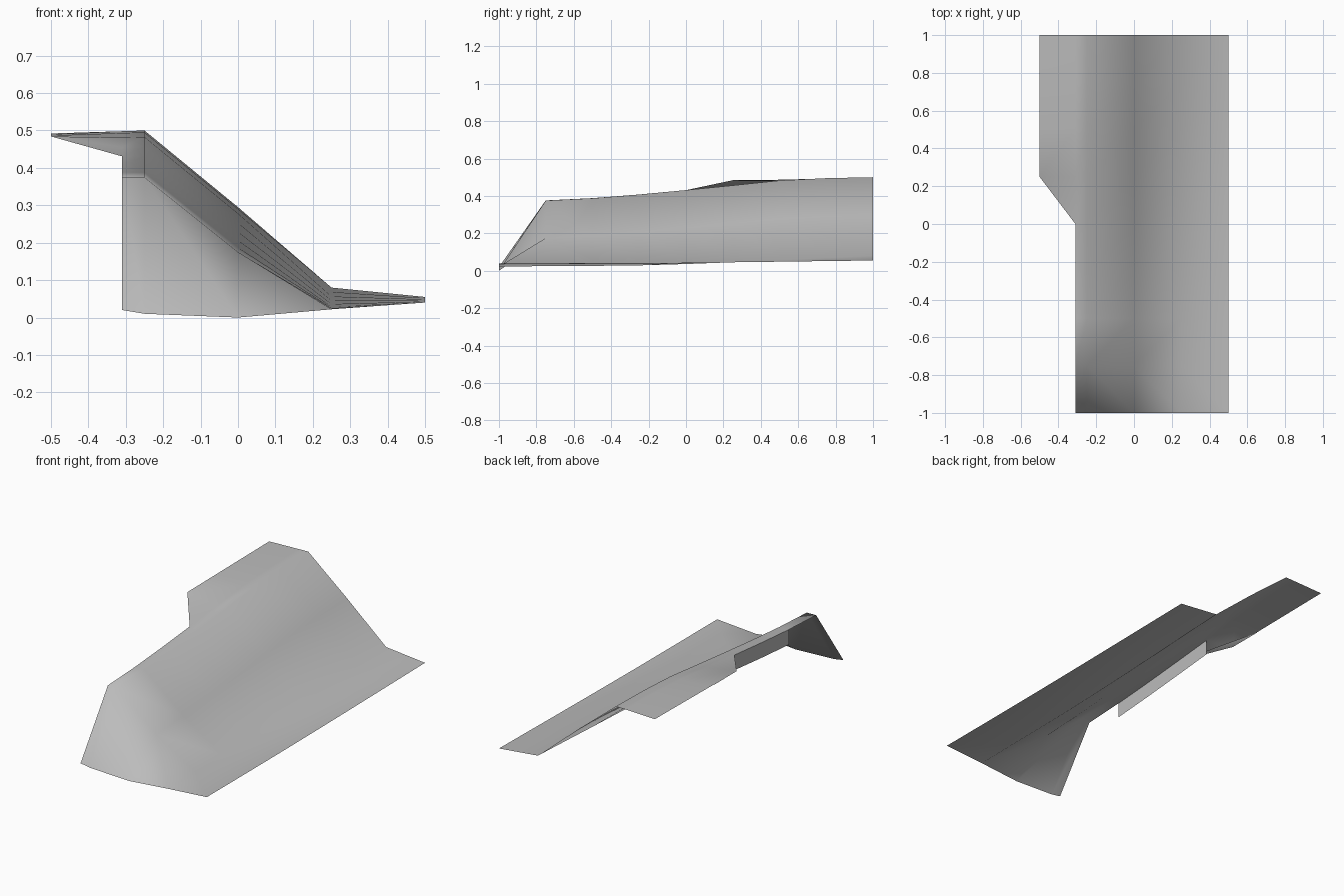
import bpy, bmesh

if "Cube" in bpy.data.objects:
    bpy.data.objects.remove(bpy.data.objects["Cube"])

rock = bpy.data.materials.new("plain_grey")
rock.diffuse_color = (0.5, 0.5, 0.5, 1)
rock.use_nodes = True
rock.node_tree.nodes["Principled BSDF"].inputs["Base Color"].default_value = rock.diffuse_color


def add_object(name, bm, smooth):
    me = bpy.data.meshes.new(name)
    bm.to_mesh(me)
    bm.free()
    for p in me.polygons:
        p.use_smooth = smooth
    me.materials.append(rock)
    ob = bpy.data.objects.new(name, me)
    bpy.context.collection.objects.link(ob)
    return ob


# Height profiles: columns across x, front and back heights, rise along y
xs = [-0.5, -0.31, -0.25, 0, 0.25, 0.5]
toe = [0.02, 0.02, 0.01, 0.0, 0.022, 0.04]           # y = -1
low = [0.36, 0.376, 0.375, 0.175, 0.025, 0.04]       # y = -0.75
high = [0.492, 0.498, 0.5, 0.295, 0.08, 0.055]       # y = 1
rise_top = [0, .1, .26, .45, .65, .86, .96, 1]
rise_foot = [0, .02, .07, .2, .37, .57, .79, 1]


def height(c, r):
    if r == 0:
        return toe[c]
    if c == 0:
        return 0.484 + 0.008 * (r - 5) / 3 if r > 4 else 0.484
    f = (rise_foot if c >= 4 else rise_top)[r - 1]
    return low[c] + (high[c] - low[c]) * f


# Slope sheet: plateau, bank, foot and sloping front end
bm = bmesh.new()
grid = {}
for r in range(9):
    for c, x in enumerate(xs):
        if c == 0 and r < 4:
            continue                                  # plateau only at the back
        y = 0.46 if (c == 0 and r == 4) else -1 + 0.25 * r
        grid[c, r] = bm.verts.new((x, y, height(c, r)))
for r in range(8):
    for c in range(5):
        if (c, r) not in grid:
            continue
        a, b, d, e = grid[c, r], grid[c + 1, r], grid[c + 1, r + 1], grid[c, r + 1]
        if r == 0:                                    # convex split of the front end
            bm.faces.new((a, b, e))
            bm.faces.new((b, d, e))
        else:
            bm.faces.new((a, b, d, e))
edge = [grid[1, r].co.copy() for r in range(2, 6)]
add_object("bank_slope", bm, True)

# Narrow skirt hanging from the cut-back plateau edge
bm = bmesh.new()
pairs = [(bm.verts.new(p), bm.verts.new((p.x, p.y, p.z - 0.088))) for p in edge]
for (a, b), (c, d) in zip(pairs, pairs[1:]):
    bm.faces.new((a, c, d, b))
add_object("edge_skirt", bm, False)
